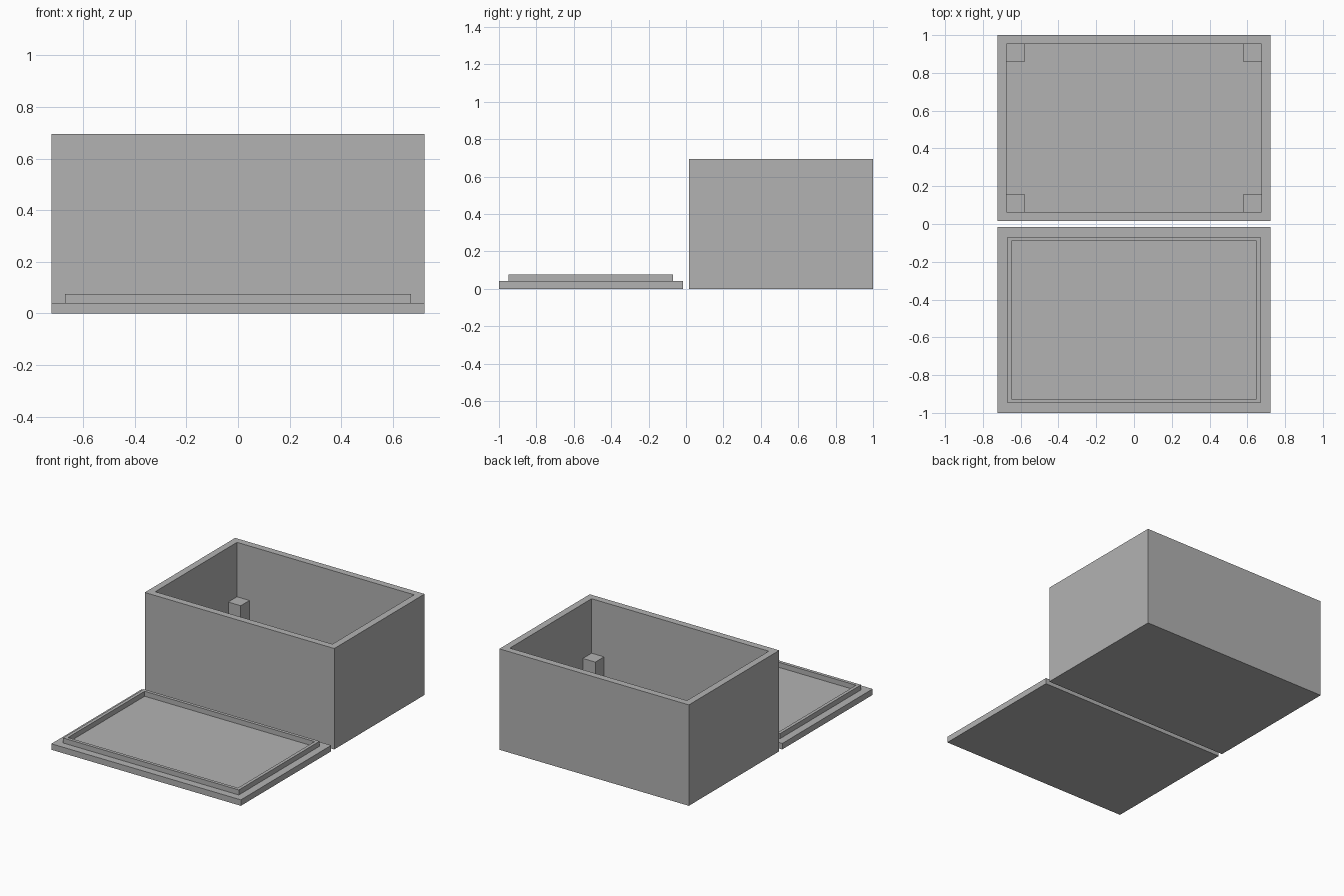
import bpy
import bmesh

if "Cube" in bpy.data.objects:
    bpy.data.objects.remove(bpy.data.objects["Cube"])

grey = bpy.data.materials.new("plain grey")
grey.diffuse_color = (0.448, 0.448, 0.448, 1)
grey.use_nodes = True
grey.node_tree.nodes["Principled BSDF"].inputs["Base Color"].default_value = grey.diffuse_color

HALF_X = 0.722           # half width of box and lid
NEAR, FAR = 0.0165, 1.0  # distance of the near and far edges from the gap centre
WALL = 0.047
HEIGHT = 0.695
FLOOR = 0.045


def stepped_block(name, x0, x1, y0, y1, steps):
    """Skin rectangular rings, each step being (inset from the outline, z), and cap both ends."""
    bm = bmesh.new()
    rings = []
    for inset, z in steps:
        a, b, c, d = x0 + inset, x1 - inset, y0 + inset, y1 - inset
        rings.append([bm.verts.new((x, y, z)) for x, y in ((a, c), (b, c), (b, d), (a, d))])
    for low, high in zip(rings, rings[1:]):
        for i in range(4):
            j = (i + 1) % 4
            bm.faces.new((low[i], low[j], high[j], high[i]))
    bm.faces.new(rings[0][::-1])
    bm.faces.new(rings[-1])
    bmesh.ops.recalc_face_normals(bm, faces=bm.faces)
    mesh = bpy.data.meshes.new(name)
    bm.to_mesh(mesh)
    bm.free()
    mesh.materials.append(grey)
    obj = bpy.data.objects.new(name, mesh)
    bpy.context.collection.objects.link(obj)
    return obj


# Open box: outer wall, rim, inner wall, floor
stepped_block("box", -HALF_X, HALF_X, NEAR, FAR,
              [(0, 0), (0, HEIGHT), (WALL, HEIGHT), (WALL, FLOOR)])

# Lid lying upside down: plate with a raised locating lip
stepped_block("lid", -HALF_X, HALF_X, -FAR, -NEAR,
              [(0, 0), (0, 0.041), (0.052, 0.041), (0.052, 0.0755),
               (0.0745, 0.0755), (0.0745, 0.041)])

# Square support posts in the four inner corners
POST = 0.095
POST_TOP = 0.32
for side, x in (("left", -HALF_X + WALL), ("right", HALF_X - WALL - POST)):
    for end, y in (("front", NEAR + WALL), ("back", FAR - WALL - POST)):
        stepped_block(f"{end}_{side}_post", x, x + POST, y, y + POST,
                      [(0, FLOOR), (0, POST_TOP)])
